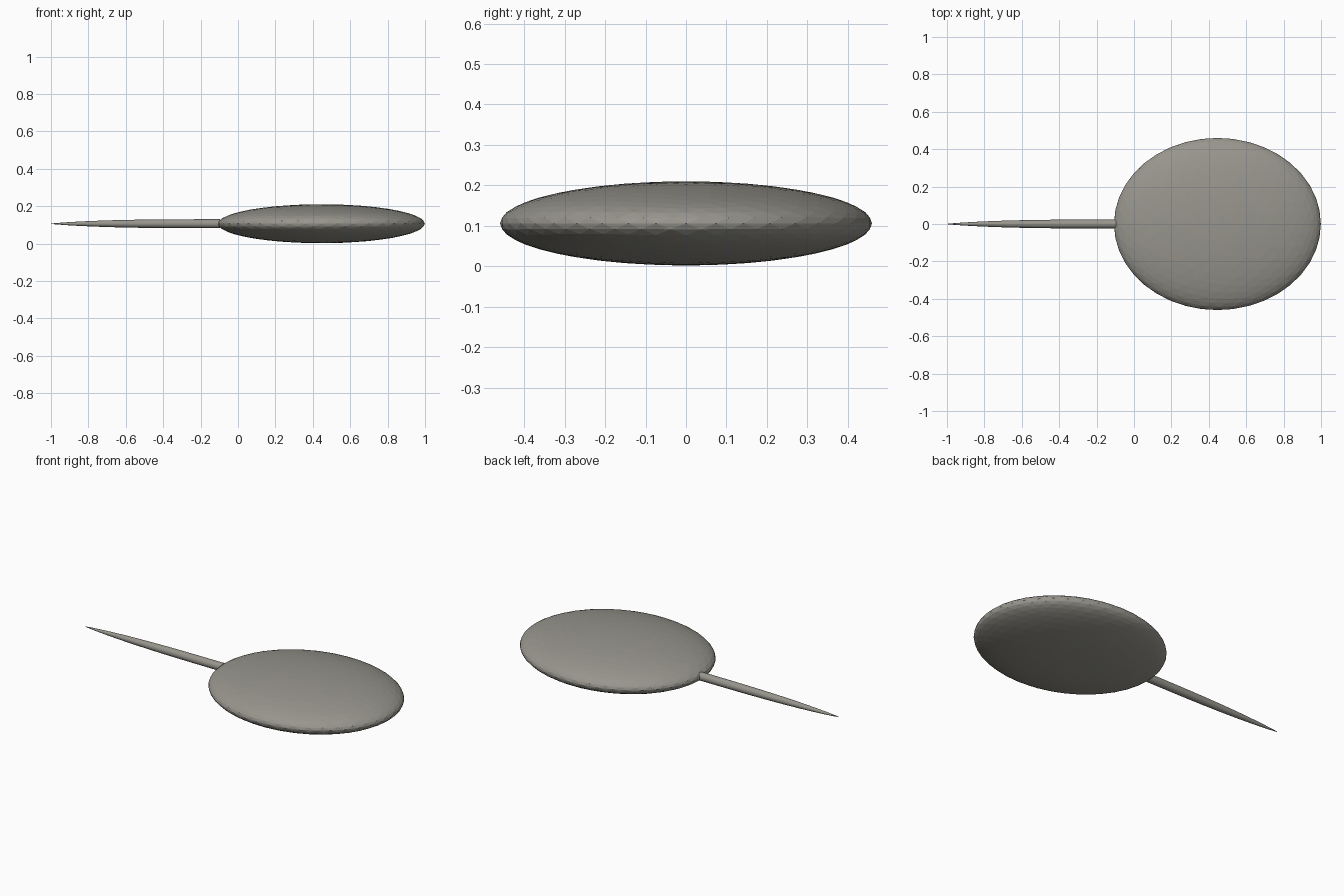
import bpy
import bmesh
import math
from mathutils import Matrix

cube = bpy.data.objects.get("Cube")
if cube:
    bpy.data.objects.remove(cube, do_unlink=True)

MID_Z = 0.106

grey = bpy.data.materials.new("warm_grey")
grey.use_nodes = True
colour = (0.31, 0.30, 0.265, 1.0)
grey.diffuse_color = colour
grey.node_tree.nodes["Principled BSDF"].inputs["Base Color"].default_value = colour


def add_part(name, bm, location):
    bmesh.ops.recalc_face_normals(bm, faces=bm.faces)
    mesh = bpy.data.meshes.new(name)
    bm.to_mesh(mesh)
    bm.free()
    mesh.materials.append(grey)
    part = bpy.data.objects.new(name, mesh)
    part.location = location
    bpy.context.collection.objects.link(part)
    return part


# Flattened faceted body
bm = bmesh.new()
bmesh.ops.create_icosphere(bm, subdivisions=4, radius=1,
                           matrix=Matrix.Diagonal((0.553, 0.46, 0.104, 1)))
add_part("body", bm, (0.446, 0, MID_Z))

# Slender tail: straight at the root, narrowing in a curve to the tip
ROOT_X, TIP_X, RADIUS = -0.095, -1.0, 0.023
SIDES, STEPS = 16, 14
bm = bmesh.new()
rings = []
for i in range(STEPS):
    t = math.sin(i / STEPS * math.pi / 2)
    x = ROOT_X + (TIP_X - ROOT_X) * t
    r = RADIUS * (1 - t ** 3) ** 0.9 + 0.001
    rings.append([bm.verts.new((x, r * math.cos(a), r * math.sin(a)))
                  for a in (2 * math.pi * k / SIDES for k in range(SIDES))])
tip = bm.verts.new((TIP_X, 0, 0))
bm.faces.new(rings[0])
for k in range(SIDES):
    n = (k + 1) % SIDES
    for a, b in zip(rings, rings[1:]):
        bm.faces.new((a[k], a[n], b[n], b[k]))
    bm.faces.new((rings[-1][k], rings[-1][n], tip))
tail = add_part("tail", bm, (0, 0, MID_Z))

# Rounded tail with a crisp root cap
bpy.ops.object.select_all(action="DESELECT")
tail.select_set(True)
bpy.context.view_layer.objects.active = tail
bpy.ops.object.shade_smooth_by_angle(angle=math.radians(40))
